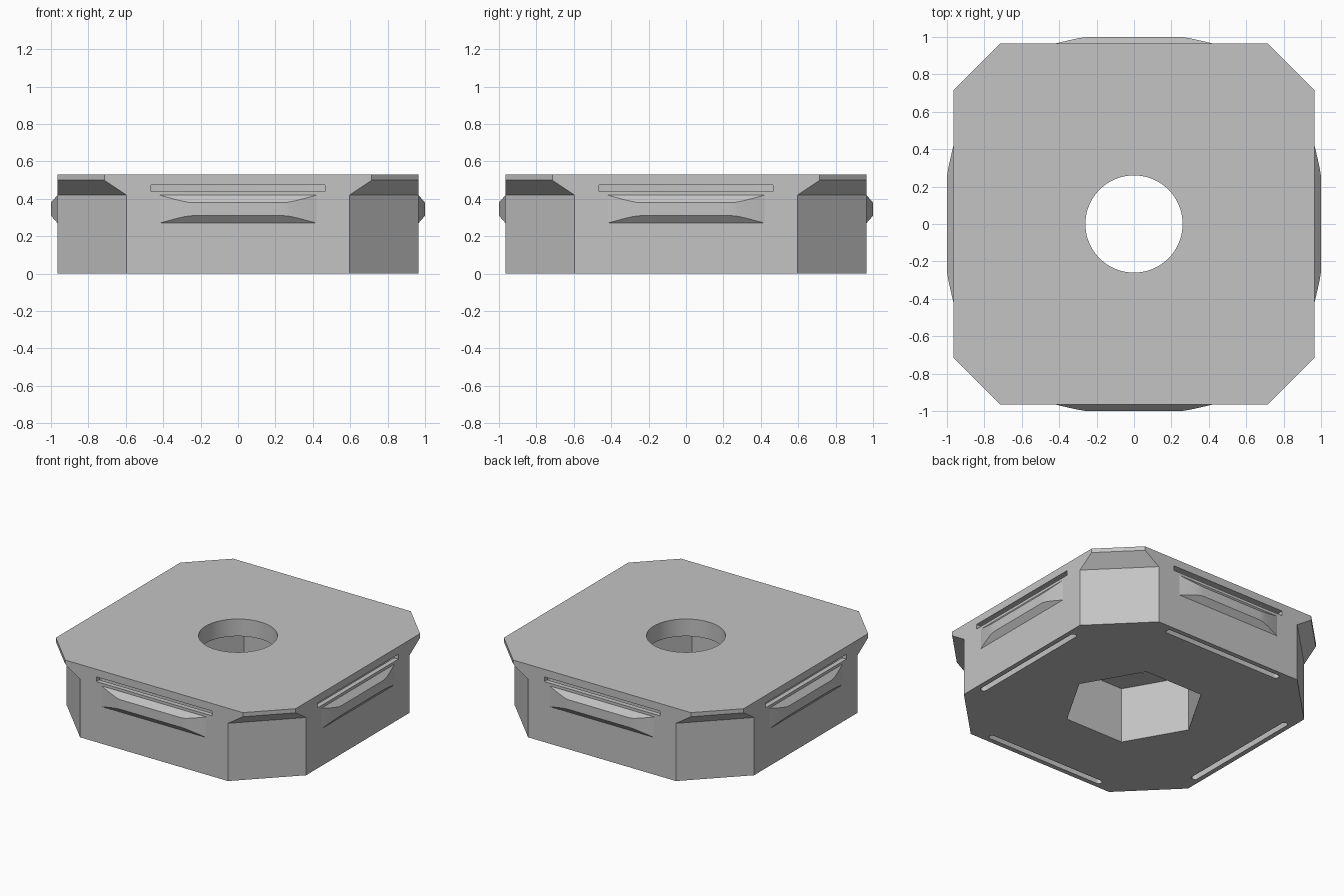
import bpy, bmesh, math
from mathutils import Matrix

if "Cube" in bpy.data.objects:
    bpy.data.objects.remove(bpy.data.objects["Cube"])

HALF, TOP = 0.965, 0.53

grey = bpy.data.materials.new("plain grey")
grey.diffuse_color = (0.55, 0.55, 0.55, 1)
grey.use_nodes = True
grey.node_tree.nodes["Principled BSDF"].inputs["Base Color"].default_value = grey.diffuse_color


def loft(name, rings):
    """Closed solid through rings of equal point count."""
    bm = bmesh.new()
    rows = [[bm.verts.new(p) for p in ring] for ring in rings]
    n = len(rows[0])
    for a, b in zip(rows, rows[1:]):
        for i in range(n):
            j = (i + 1) % n
            bm.faces.new((a[i], a[j], b[j], b[i]))
    bm.faces.new(rows[0][::-1])
    bm.faces.new(rows[-1])
    bmesh.ops.recalc_face_normals(bm, faces=bm.faces[:])
    mesh = bpy.data.meshes.new(name)
    bm.to_mesh(mesh)
    bm.free()
    obj = bpy.data.objects.new(name, mesh)
    bpy.context.collection.objects.link(obj)
    mesh.materials.append(grey)
    return obj


def prism(name, outline, z0, z1):
    return loft(name, [[(x, y, z) for x, y in outline] for z in (z0, z1)])


def ngon(sides, radius):
    return [(radius * math.cos(2 * math.pi * i / sides),
             radius * math.sin(2 * math.pi * i / sides)) for i in range(sides)]


def octagon(c, z):
    h = HALF
    return [(x, y, z) for x, y in ((h, -c), (h, c), (c, h), (-c, h),
                                   (-h, c), (-h, -c), (-c, -h), (c, -h))]


def smooth(obj):
    bpy.ops.object.select_all(action='DESELECT')
    obj.select_set(True)
    bpy.context.view_layer.objects.active = obj
    bpy.ops.object.shade_smooth_by_angle(angle=math.radians(25))


# Block with cut corners that flare out under the top plate
body = loft("body", [octagon(0.595, 0), octagon(0.595, 0.42),
                     octagon(0.715, 0.50), octagon(0.715, TOP)])

# Round hole through the top and hexagonal nut pocket from below
cutters = [prism("hole_cutter", ngon(64, 0.26), 0.2, 0.7),
           prism("nut_cutter", ngon(6, 0.47), -0.1, 0.405)]

# Slots that free a thin spring wall on each side
r, y_mid = 0.022, -0.908
slot = []
for side in (1, -1):
    for i in range(9):
        a = -math.pi / 2 + math.pi * i / 8
        slot.append((side * (0.458 + r * math.cos(a)), y_mid + side * r * math.sin(a)))
window = [(-0.465, -1.1), (0.465, -1.1), (0.465, y_mid), (-0.465, y_mid)]

# Ridge outline along the wall: position and how far it stands out
half_ridge = [(0.44, -0.006), (0.42, 0), (0.36, 0.0145), (0.32, 0.0235),
              (0.29, 0.0295), (0.265, 0.0335), (0.24, 0.035)]
ridge = [(-u, o) for u, o in half_ridge] + half_ridge[::-1]
rings = []
for u, o in ridge:
    lo, hi = 0.27 + 1.15 * o, 0.42 - 1.15 * o
    rings.append([(u, -HALF + 0.012, 0.256), (u, -HALF - o, lo),
                  (u, -HALF - o, hi), (u, -HALF + 0.012, 0.434)])

for k in range(4):
    turn = Matrix.Rotation(k * math.pi / 2, 4, 'Z')
    clip = loft("clip_ridge", rings)
    clip.data.transform(turn)
    smooth(clip)
    for cutter in (prism("slot_cutter", slot, -0.1, 0.475),
                   prism("window_cutter", window, 0.44, 0.475)):
        cutter.data.transform(turn)
        cutters.append(cutter)

# Apply all cuts to the block
for cutter in cutters:
    cutter.hide_render = True
    cutter.hide_viewport = True
    mod = body.modifiers.new(cutter.name, 'BOOLEAN')
    mod.operation, mod.solver, mod.object = 'DIFFERENCE', 'EXACT', cutter
bpy.context.view_layer.update()
baked = bpy.data.meshes.new_from_object(
    body.evaluated_get(bpy.context.evaluated_depsgraph_get()))
body.modifiers.clear()
body.data = baked
for cutter in cutters:
    bpy.data.objects.remove(cutter)
smooth(body)
